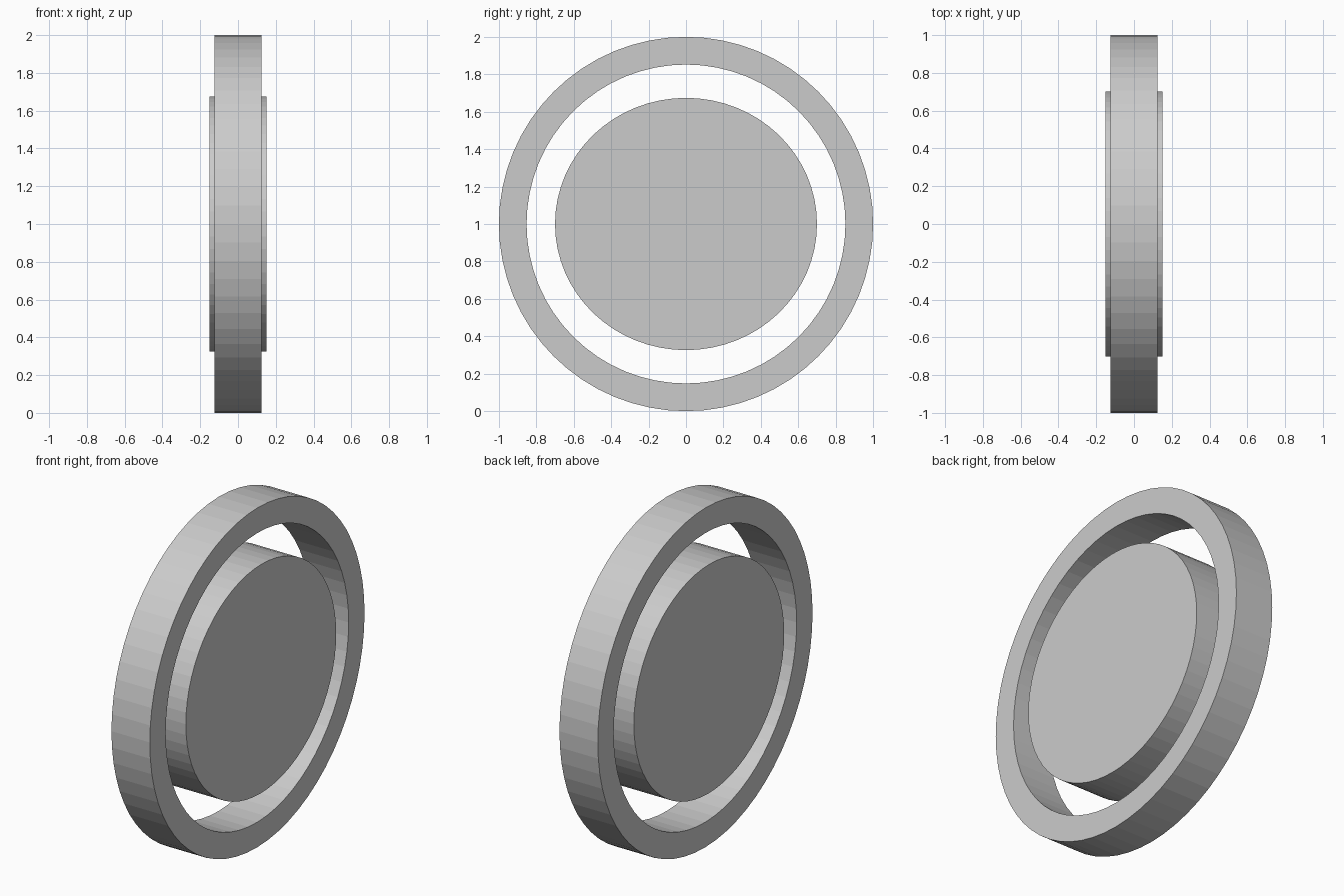
import bpy, bmesh
from math import cos, sin, tau

if "Cube" in bpy.data.objects:
    bpy.data.objects.remove(bpy.data.objects["Cube"])

SIDES = 64
CENTRE_Z = 1.0


def loop(bm, x, ry, rz):
    """Ring of vertices in the plane at x."""
    return [bm.verts.new((x, ry * cos(tau * i / SIDES), rz * sin(tau * i / SIDES)))
            for i in range(SIDES)]


def bridge(bm, a, b):
    for i in range(SIDES):
        j = (i + 1) % SIDES
        bm.faces.new((a[i], a[j], b[j], b[i]))


def finish(bm, name):
    bmesh.ops.recalc_face_normals(bm, faces=bm.faces)
    mesh = bpy.data.meshes.new(name)
    bm.to_mesh(mesh)
    bm.free()
    obj = bpy.data.objects.new(name, mesh)
    obj.location.z = CENTRE_Z
    bpy.context.collection.objects.link(obj)


# Outer ring: rectangular section swept round the x axis
bm = bmesh.new()
section = [(-0.125, 1.0), (0.125, 1.0), (0.125, 0.852), (-0.125, 0.852)]
loops = [loop(bm, x, r, r) for x, r in section]
for k in range(4):
    bridge(bm, loops[k], loops[(k + 1) % 4])
finish(bm, "outer_ring")

# Inner disc: slightly squashed, a little thicker than the ring
bm = bmesh.new()
back = loop(bm, -0.15, 0.7, 0.674)
front = loop(bm, 0.15, 0.7, 0.674)
bridge(bm, back, front)
bm.faces.new(back)
bm.faces.new(front)
finish(bm, "inner_disc")
